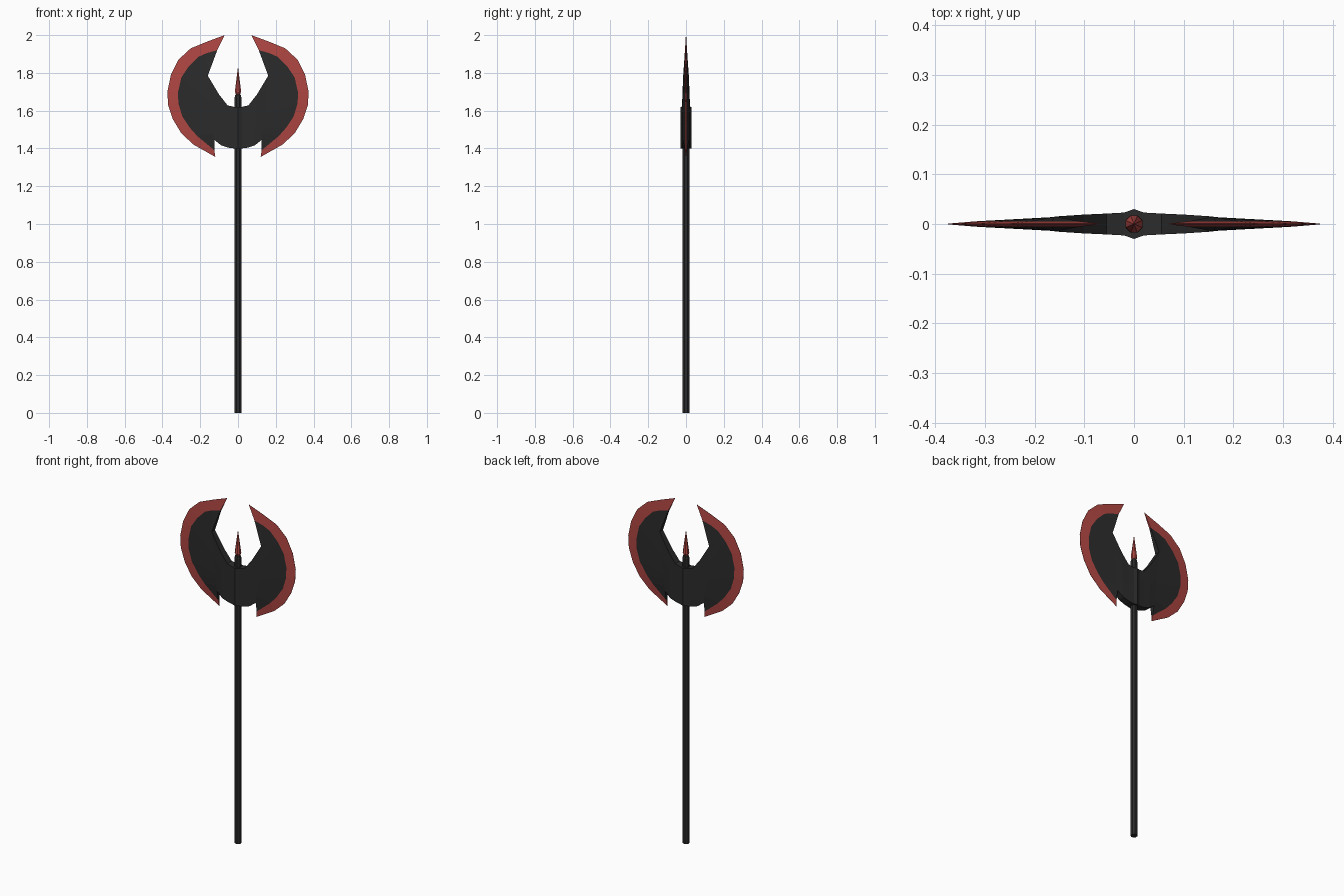
import bpy, bmesh, math
from mathutils import Vector

if "Cube" in bpy.data.objects:
    bpy.data.objects.remove(bpy.data.objects["Cube"])


def material(name, rgb):
    m = bpy.data.materials.new(name)
    m.diffuse_color = (*rgb, 1)
    m.use_nodes = True
    m.node_tree.nodes["Principled BSDF"].inputs["Base Color"].default_value = m.diffuse_color
    return m


DARK = material("dark steel", (0.024, 0.024, 0.024))
RED = material("red edge", (0.43, 0.062, 0.055))


def finish(bm, name, *mats):
    bmesh.ops.recalc_face_normals(bm, faces=bm.faces)
    me = bpy.data.meshes.new(name)
    bm.to_mesh(me)
    bm.free()
    for m in mats:
        me.materials.append(m)
    ob = bpy.data.objects.new(name, me)
    bpy.context.collection.objects.link(ob)
    return ob


def lathe(name, profile, sides, mat):
    """Closed turned part from (radius, z) pairs."""
    bm = bmesh.new()
    rings = []
    for r, z in profile:
        rings.append([bm.verts.new((r * math.cos((i + .5) * math.tau / sides),
                                    r * math.sin((i + .5) * math.tau / sides), z))
                      for i in range(sides)])
    for a, b in zip(rings, rings[1:]):
        for i in range(sides):
            j = (i + 1) % sides
            bm.faces.new((a[i], a[j], b[j], b[i]))
    bm.faces.new(rings[0][::-1])
    bm.faces.new(rings[-1])
    return finish(bm, name, mat)


# Shaft with a chamfered top, and the spike
lathe("shaft", [(.019, 0), (.019, 1.67), (.015, 1.685)], 8, DARK)
lathe("top_spike", [(.009, 1.68), (.018, 1.70), (.0005, 1.83)], 8, RED)

# Blade outlines (x, z), top to bottom: cutting edge and the inside of the red band
edge = [(.07, 2.0), (.16, 1.967), (.25, 1.93), (.315, 1.87), (.355, 1.79), (.374, 1.70),
        (.37, 1.63), (.345, 1.555), (.30, 1.48), (.235, 1.42), (.12, 1.355)]
band = [(.11, 1.92), (.165, 1.905), (.21, 1.885), (.26, 1.835), (.30, 1.775), (.317, 1.70),
        (.316, 1.64), (.295, 1.57), (.255, 1.51), (.215, 1.465), (.125, 1.39)]
N = len(edge)


def line(top, bottom):
    return [tuple(Vector(top).lerp(Vector(bottom), i / (N - 1))) for i in range(N)]


# Rows from the cutting edge to the hub ridge, each with its half thickness
rows = [(edge, .0008), (band, .0055),
        (line((.16, 1.785), (.125, 1.445)), .015),
        (line((.10, 1.685), (.09, 1.417)), .019),
        (line((.055, 1.628), (.05, 1.404)), .021),
        (line((.02, 1.62), (.02, 1.40)), .023),
        (line((0, 1.62), (0, 1.40)), .030)]

# Double blade: two faceted skins joined by rim walls, mirrored across x
bm = bmesh.new()
front, back = [[[bm.verts.new((x, s * t, z)) for x, z in pts] for pts, t in rows]
               for s in (-1, 1)]
for k in range(len(rows) - 1):
    for skin in (front, back):
        a, b = skin[k], skin[k + 1]
        for i in range(N - 1):
            bm.faces.new((a[i], a[i + 1], b[i + 1], b[i])).material_index = int(k == 0)
    for i in (0, N - 1):
        bm.faces.new((front[k][i], front[k + 1][i], back[k + 1][i],
                      back[k][i])).material_index = int(k == 0)
for i in range(N - 1):
    bm.faces.new((front[0][i], front[0][i + 1], back[0][i + 1],
                  back[0][i])).material_index = 1
blade = finish(bm, "double_blade", DARK, RED)
mirror = blade.modifiers.new("mirror", 'MIRROR')
mirror.use_clip = True
